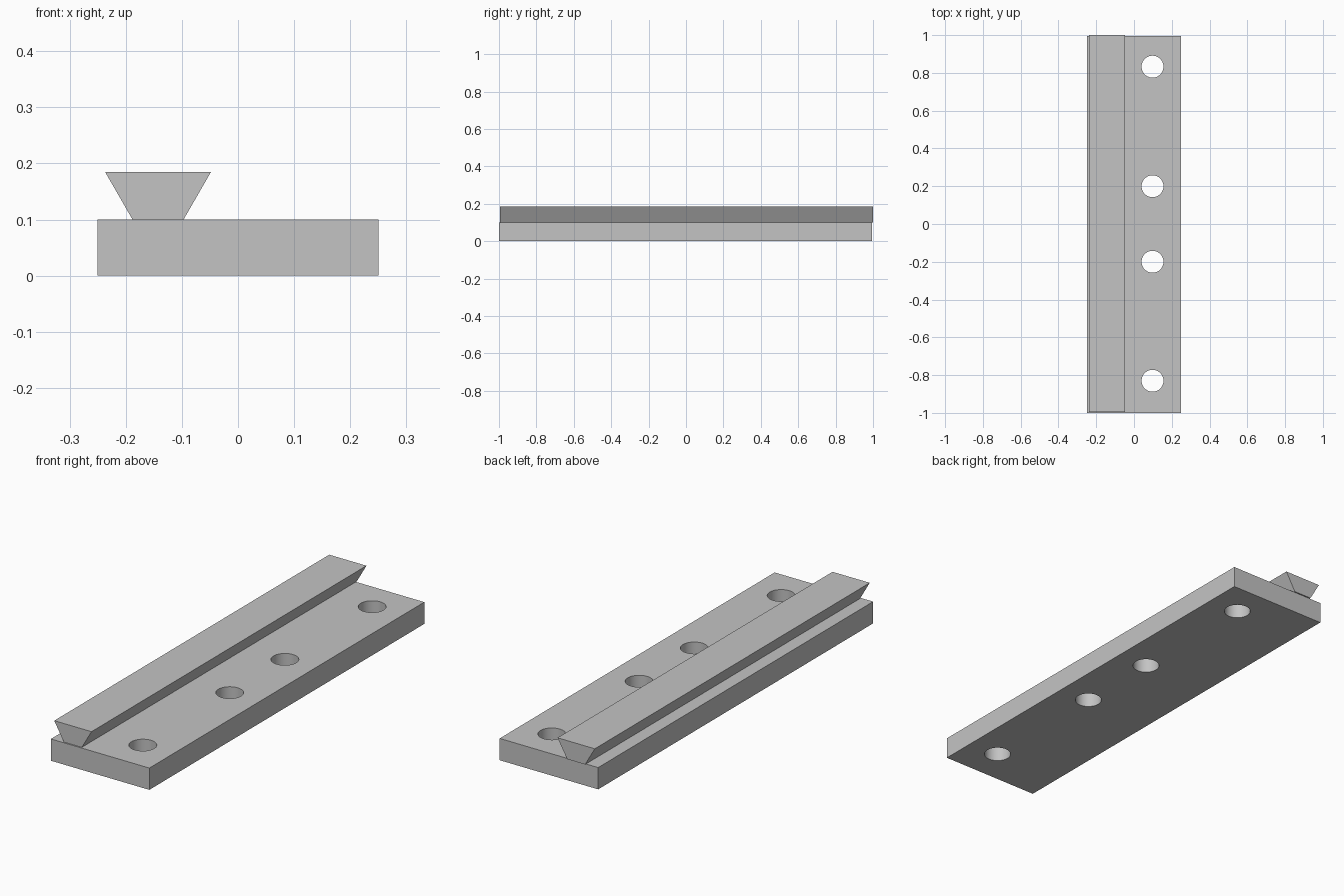
import bpy
import math

cube = bpy.data.objects.get("Cube")
if cube:
    bpy.data.objects.remove(cube, do_unlink=True)

# Single grey finish
grey = bpy.data.materials.new("plain_grey")
grey.use_nodes = True
colour = (0.55, 0.55, 0.55, 1)
grey.diffuse_color = colour
grey.node_tree.nodes["Principled BSDF"].inputs["Base Color"].default_value = colour


def extrude_profile(name, profile, y0, y1):
    """Prism from a counter-clockwise (x, z) profile seen from the front."""
    n = len(profile)
    verts = [(x, y, z) for y in (y0, y1) for x, z in profile]
    faces = [tuple(range(n)), tuple(reversed(range(n, 2 * n)))]
    for i in range(n):
        j = (i + 1) % n
        faces.append((i, i + n, j + n, j))
    mesh = bpy.data.meshes.new(name)
    mesh.from_pydata(verts, [], faces)
    mesh.materials.append(grey)
    obj = bpy.data.objects.new(name, mesh)
    bpy.context.collection.objects.link(obj)
    return obj


def activate(obj):
    bpy.ops.object.select_all(action='DESELECT')
    obj.select_set(True)
    bpy.context.view_layer.objects.active = obj


# Flat mounting plate
plate = extrude_profile(
    "mounting_plate",
    [(-0.25, 0), (0.25, 0), (0.25, 0.1), (-0.25, 0.1)], -1, 0.994)

# Four bolt holes drilled straight through
for y in (-0.83, -0.2, 0.2, 0.833):
    bpy.ops.mesh.primitive_cylinder_add(
        vertices=48, radius=0.058, depth=0.3, location=(0.098, y, 0.05))
    drill = bpy.context.object
    drill.name = "hole_cutter"
    drill.hide_render = True
    drill.data.materials.append(grey)
    cut = plate.modifiers.new("bolt_hole", 'BOOLEAN')
    cut.operation = 'DIFFERENCE'
    cut.solver = 'EXACT'
    cut.object = drill
    activate(plate)
    bpy.ops.object.modifier_apply(modifier=cut.name)
    bpy.data.objects.remove(drill, do_unlink=True)

activate(plate)
bpy.ops.object.shade_smooth_by_angle(angle=math.radians(30))

# Dovetail rail, set a little further back than the plate
extrude_profile(
    "dovetail_rail",
    [(-0.188, 0.1), (-0.097, 0.1), (-0.048, 0.185), (-0.237, 0.185)],
    -0.994, 1)
